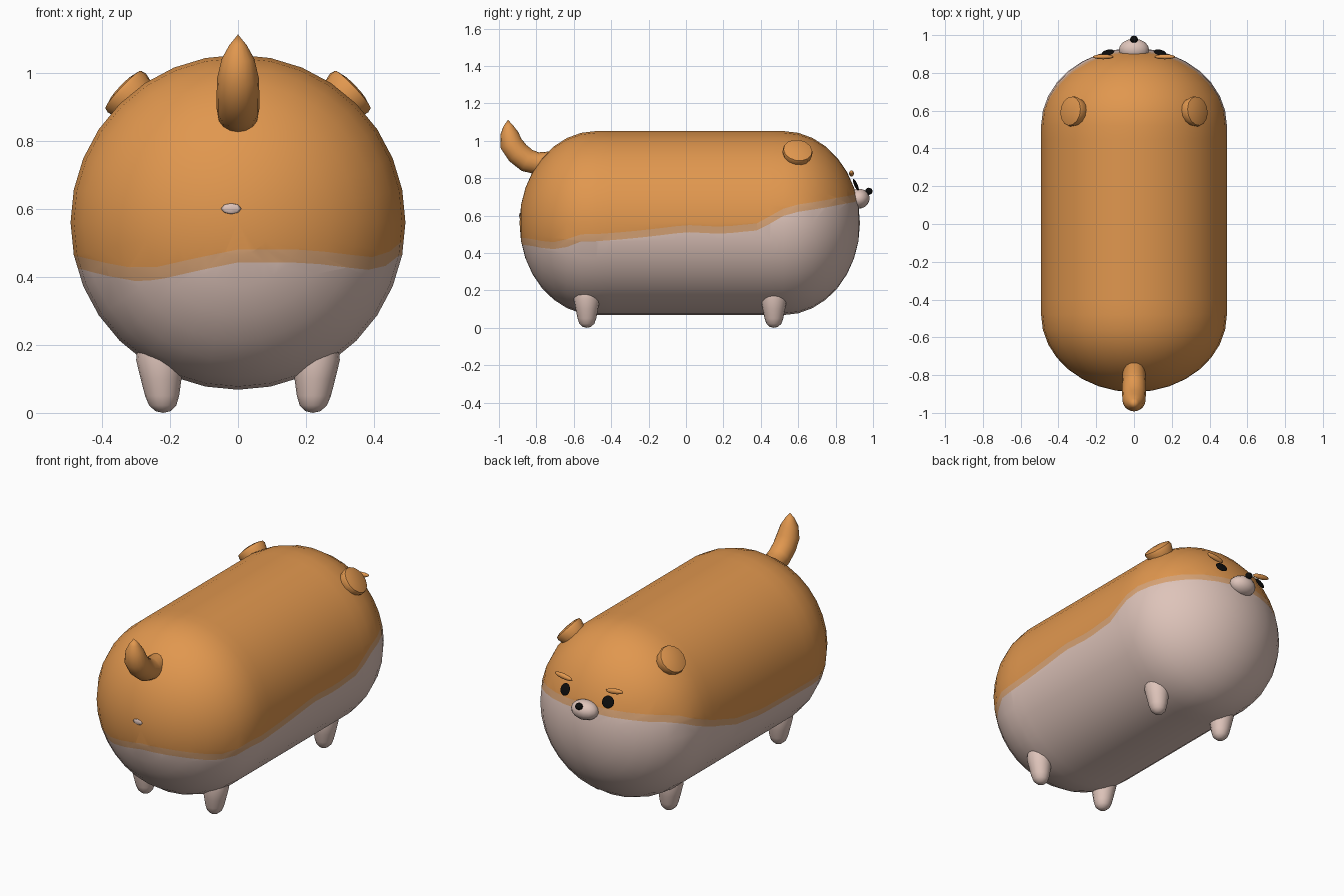
import bpy, bmesh, math
from mathutils import Vector, Matrix

cube = bpy.data.objects.get("Cube")
if cube:
    bpy.data.objects.remove(cube)


def material(name, rgb):
    mat = bpy.data.materials.new(name)
    mat.use_nodes = True
    color = (*rgb, 1.0)
    mat.diffuse_color = color
    bsdf = next(n for n in mat.node_tree.nodes if n.type == "BSDF_PRINCIPLED")
    bsdf.inputs["Base Color"].default_value = color
    return mat


ORANGE = material("orange fur", (0.75, 0.31, 0.077))
TAN = material("tan fur edge", (0.69, 0.37, 0.18))
CREAM = material("pale belly", (0.73, 0.55, 0.49))
BLACK = material("black", (0.004, 0.004, 0.004))


def finish(bm, name, mats, sharp=None):
    bmesh.ops.recalc_face_normals(bm, faces=bm.faces)
    for face in bm.faces:
        face.smooth = True
    mesh = bpy.data.meshes.new(name)
    bm.to_mesh(mesh)
    bm.free()
    for mat in mats:
        mesh.materials.append(mat)
    if sharp:
        mesh.set_sharp_from_angle(angle=math.radians(sharp))
    obj = bpy.data.objects.new(name, mesh)
    bpy.context.collection.objects.link(obj)
    return obj


def tube(bm, rings, sides):
    """Skin rings given as (centre, u axis, v axis); a zero-size ring is a tip."""
    loops = []
    for centre, u, v in rings:
        if u.length < 1e-6:
            loops.append([bm.verts.new(centre)] * sides)
        else:
            turns = [2 * math.pi * i / sides for i in range(sides)]
            loops.append([bm.verts.new(centre + u * math.cos(t) + v * math.sin(t)) for t in turns])
    for a, b in zip(loops, loops[1:]):
        for i in range(sides):
            j = (i + 1) % sides
            corners = list(dict.fromkeys((a[i], a[j], b[j], b[i])))
            bm.faces.new(corners)


def ellipsoid(name, centre, radii, mat, rot=Matrix(), segs=16):
    bm = bmesh.new()
    mtx = Matrix.Translation(centre) @ rot @ Matrix.Diagonal((*radii, 1))
    bmesh.ops.create_uvsphere(bm, u_segments=segs, v_segments=segs // 2, radius=1, matrix=mtx)
    return finish(bm, name, [mat])


# Wavy fur line around the body, as points on its surface
FUR_LINE = [
    (0, .93, .72), (.3, .85, .70), (.47, .6, .66), (.49, .5, .63), (.49, .4, .56),
    (.49, .2, .54), (.49, 0, .55), (.49, -.5, .50), (.48, -.58, .50), (.43, -.7, .455),
    (.33, -.79, .465), (.2, -.85, .48), (0, -.89, .48), (-.1, -.88, .46),
    (-.28, -.82, .42), (-.4, -.74, .44), (-.47, -.6, .46), (-.49, 0, .47),
    (-.49, .25, .51), (-.49, .45, .58), (-.42, .7, .69), (-.25, .85, .71)]


def heading(x, y):
    return math.atan2(x, y) % (2 * math.pi)


LINE = [(heading(x, y), z) for x, y, z in FUR_LINE]
LINE.append((2 * math.pi, LINE[0][1]))


def above_line(p, drop=0.0):
    a = heading(p.x, p.y)
    for (a0, z0), (a1, z1) in zip(LINE, LINE[1:]):
        if a <= a1:
            return p.z - z0 - (z1 - z0) * (a - a0) / (a1 - a0) + drop
    return p.z - LINE[-1][1] + drop


# Body: capsule along y, cut along the fur line and a parallel line below it
R, MID, BACK, FRONT, CAP = 0.492, 0.56, -0.48, 0.52, 0.41
BAND = 0.038
steps = [math.pi / 2 * i / 8 for i in range(9)]
stations = [(BACK - CAP * math.cos(t), R * math.sin(t)) for t in steps]
stations += [(BACK + (FRONT - BACK) * i / 14, R) for i in range(1, 14)]
stations += [(FRONT + CAP * math.sin(t), R * math.cos(t)) for t in steps]
bm = bmesh.new()
tube(bm, [(Vector((0, y, MID)), Vector((0, 0, r)), Vector((r, 0, 0))) for y, r in stations], 32)
for drop in (0.0, BAND):
    cuts = []
    for edge in list(bm.edges):
        v0, v1 = edge.verts
        f0, f1 = above_line(v0.co, drop), above_line(v1.co, drop)
        if f0 * f1 < 0:
            cuts.append(bmesh.utils.edge_split(edge, v0, f0 / (f0 - f1))[1])
    bmesh.ops.connect_verts(bm, verts=cuts)
for face in bm.faces:
    f = above_line(face.calc_center_median())
    face.material_index = 0 if f > 0 else 1 if f > -BAND else 2
finish(bm, "body", [ORANGE, TAN, CREAM])

# Small pale spot on the rump
ellipsoid("rump_spot", (-0.02, BACK - CAP + 0.002, 0.6), (0.03, 0.004, 0.016), CREAM, segs=8)

# Legs: tapered with rounded feet
LEG = [(0, 0), (.022, .005), (.04, .022), (.05, .05), (.06, .1), (.07, .155), (.066, .18), (0, .2)]
for end, y in (("rear", -0.53), ("front", 0.47)):
    for side, s in (("left", 1), ("right", -1)):
        bm = bmesh.new()
        tube(bm, [(Vector((s * (0.22 + z * 0.06), y, z)), Vector((r, 0, 0)), Vector((0, r, 0)))
                  for r, z in LEG], 16)
        finish(bm, f"{end}_{side}_leg", [CREAM], 50)

# Tail: curled tube ending in a point
TAIL = [(-.7, .89, .055), (-.79, .878, .06), (-.85, .895, .063), (-.9, .935, .063),
        (-.935, .985, .061), (-.945, 1.04, .048), (-.95, 1.08, .026), (-.952, 1.112, 0)]
path = [Vector((0, y, z)) for y, z, r in TAIL]
rings = []
for i, p in enumerate(path):
    along = (path[min(i + 1, len(path) - 1)] - path[max(i - 1, 0)]).normalized()
    side = Vector((1, 0, 0))
    r = TAIL[i][2]
    rings.append((p, side * r, along.cross(side) * r))
bm = bmesh.new()
tube(bm, rings, 16)
finish(bm, "tail", [ORANGE])

# Face features and ears, mirrored across x
for side, s in (("left", 1), ("right", -1)):
    out = Vector((s * 0.72, 0.12, 0.68)).normalized()
    u = out.orthogonal().normalized()
    v = out.cross(u)
    base = Vector((s * 0.318, 0.595, 0.932))
    bm = bmesh.new()
    EAR = [(0.05, -0.08), (0.07, -0.03), (0.081, 0.012), (0.077, 0.026), (0.05, 0.034), (0, 0.037)]
    tube(bm, [(base + out * d, u * r, v * r) for r, d in EAR], 14)
    finish(bm, f"{side}_ear", [ORANGE], 50)

    turn = Matrix.Rotation(-s * 0.22, 4, "Z") @ Matrix.Rotation(0.42, 4, "X")
    ellipsoid(f"{side}_eye", (s * 0.137, 0.908, 0.765), (0.034, 0.006, 0.034), BLACK, turn)
    tilt = Matrix.Rotation(-s * 0.15, 4, "Y")
    ellipsoid(f"{side}_brow", (s * 0.163, 0.885, 0.825), (0.056, 0.013, 0.015), ORANGE, tilt)

# Muzzle and nose
ellipsoid("muzzle", (0, 0.922, 0.69), (0.08, 0.06, 0.054), CREAM, Matrix.Rotation(0.2, 4, "X"))
ellipsoid("nose", (0, 0.978, 0.73), (0.021, 0.019, 0.019), BLACK)
